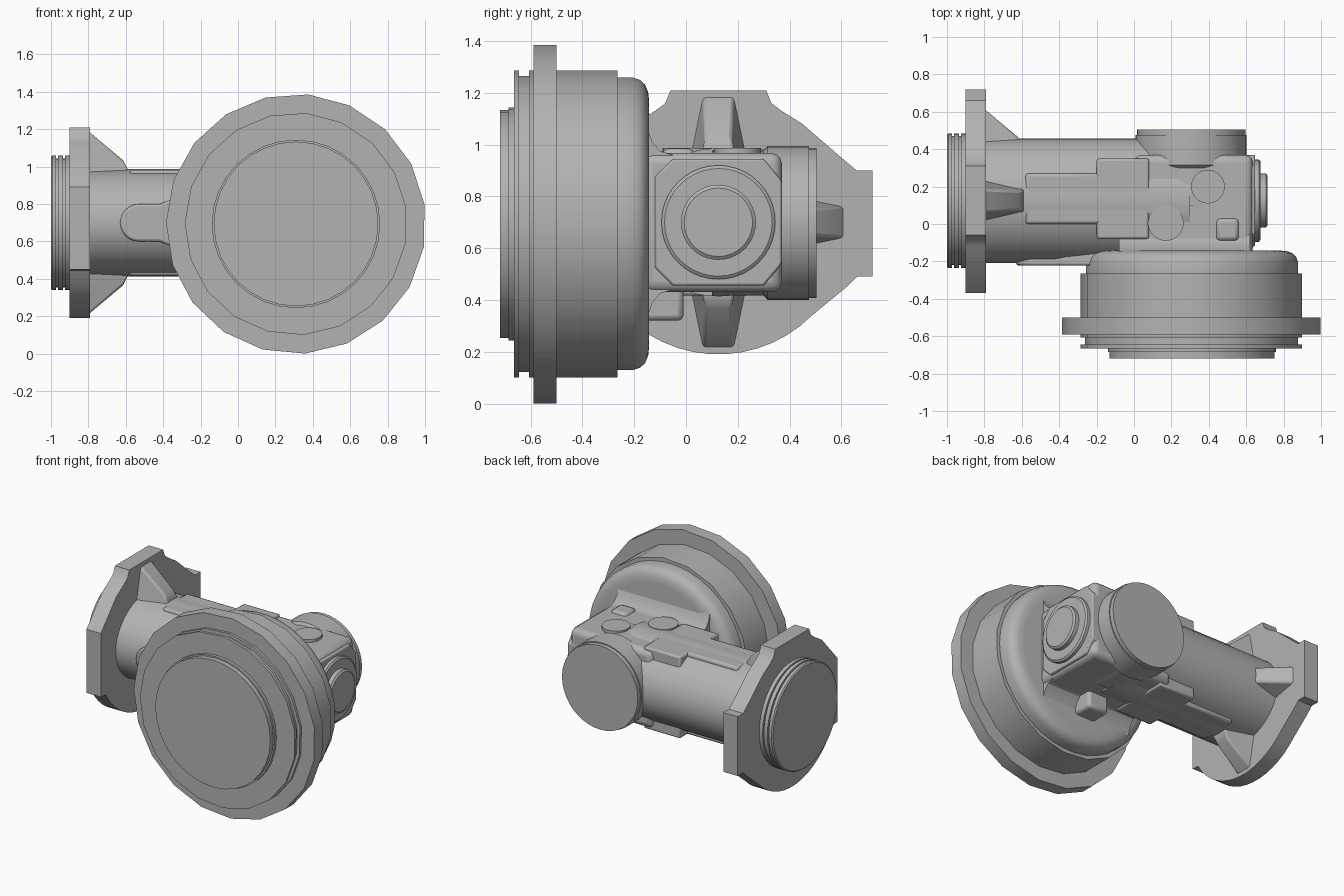
import bpy, bmesh
from math import cos, sin, pi, radians
from mathutils import Vector

cube = bpy.data.objects.get("Cube")
if cube:
    bpy.data.objects.remove(cube, do_unlink=True)

metal = bpy.data.materials.new("cast_grey")
metal.use_nodes = True
GREY = (0.45, 0.45, 0.45, 1)
metal.diffuse_color = GREY
metal.node_tree.nodes["Principled BSDF"].inputs["Base Color"].default_value = GREY


def place(axis, t, a, b):
    return {"x": (t, a, b), "y": (a, t, b), "z": (a, b, t)}[axis]


def finish(name, bm, bevel=0.0, segments=2):
    bmesh.ops.recalc_face_normals(bm, faces=bm.faces)
    mesh = bpy.data.meshes.new(name)
    bm.to_mesh(mesh)
    bm.free()
    mesh.materials.append(metal)
    ob = bpy.data.objects.new(name, mesh)
    bpy.context.collection.objects.link(ob)
    if bevel:
        mod = ob.modifiers.new("rounding", "BEVEL")
        mod.width, mod.segments = bevel, segments
        mod.limit_method = "ANGLE"
        mod.angle_limit = radians(35)
    bpy.ops.object.select_all(action="DESELECT")
    bpy.context.view_layer.objects.active = ob
    ob.select_set(True)
    bpy.ops.object.shade_smooth_by_angle(angle=radians(32))
    return ob


def loft(name, rings, **kw):
    """Skin a list of matching point loops and cap both ends."""
    bm = bmesh.new()
    loops = [[bm.verts.new(p) for p in ring] for ring in rings]
    n = len(loops[0])
    for lo, hi in zip(loops, loops[1:]):
        for i in range(n):
            j = (i + 1) % n
            bm.faces.new((lo[i], lo[j], hi[j], hi[i]))
    bm.faces.new(loops[0])
    bm.faces.new(loops[-1])
    return finish(name, bm, **kw)


def lathe(name, axis, centre, profile, n=40, phase=0.0, squash=1.0, **kw):
    """Turn (position, radius) pairs about an axis."""
    angles = [phase + 2 * pi * i / n for i in range(n)]
    return loft(name, [[place(axis, t, centre[0] + r * cos(a),
                              centre[1] + r * squash * sin(a)) for a in angles]
                       for t, r in profile], **kw)


def prism(name, axis, outline, lo, hi, **kw):
    return loft(name, [[place(axis, t, a, b) for a, b in outline]
                       for t in (lo, hi)], **kw)


def block(name, x, y, z, **kw):
    return prism(name, "z", [(x[0], y[0]), (x[1], y[0]), (x[1], y[1]), (x[0], y[1])],
                 *z, **kw)


DRUM = (0.31, 0.694)      # x, z of the drum axis
BARREL = (0.125, 0.70)    # y, z of the barrel axis
FACET = radians(84.6)

# Large drum with its coarse flange
lathe("drum_body", "y", DRUM, [(-0.665, 0.595), (-0.645, 0.595), (-0.645, 0.573),
      (-0.607, 0.573), (-0.607, 0.595), (-0.265, 0.595)], n=19, phase=FACET)
lathe("drum_flange", "y", DRUM, [(-0.59, 0.695), (-0.5, 0.695)], n=19, phase=FACET)
lathe("drum_spigot", "y", DRUM, [(-0.718, 0.44), (-0.685, 0.44), (-0.685, 0.45),
      (-0.64, 0.45)], n=32)
lathe("drum_back_cover", "y", DRUM, [(-0.27, 0.567), (-0.205, 0.567), (-0.178, 0.558),
      (-0.158, 0.54), (-0.146, 0.51), (-0.142, 0.47)], n=38)

# Barrel and input spigot
lathe("barrel", "x", BARREL, [(-0.8, 0.333), (0.3, 0.333)], n=40, squash=0.86)
lathe("input_spigot", "x", BARREL, [(-1, 0.352), (-0.993, 0.36), (-0.972, 0.36),
      (-0.972, 0.345), (-0.962, 0.345), (-0.962, 0.36), (-0.935, 0.36),
      (-0.935, 0.345), (-0.925, 0.345), (-0.925, 0.36), (-0.88, 0.36)])

# Mounting flange: lobed plate with flat tabs and a round underside
arc = [(0.125 + 0.51 * cos(radians(a)), 0.70 + 0.51 * sin(radians(a)))
       for a in range(210, 316, 7)]
plate = [(-0.37, 0.89), (-0.37, 0.45)] + arc + [
    (0.62, 0.45), (0.66, 0.49), (0.72, 0.49), (0.72, 0.90), (0.66, 0.90),
    (0.60, 0.95), (0.45, 1.08), (0.37, 1.13), (0.33, 1.16), (0.31, 1.21),
    (-0.06, 1.21), (-0.08, 1.16), (-0.12, 1.13), (-0.2, 1.08)]
prism("mounting_flange", "x", plate, -0.9, -0.79)


# Tapered gussets behind the flange, pointing up, down and back
def gusset(name, out, side):
    mid = Vector((0, *BARREL))

    def ring(x, base, tip, wide, thin):
        return [tuple(Vector((x, 0, 0)) + mid + out * h + side * w) for h, w in
                ((base, -wide), (base, wide), (tip, thin), (tip, -thin))]
    loft(name, [ring(-0.8, 0.15, 0.49, 0.13, 0.06), ring(-0.615, 0.15, 0.335, 0.09, 0.05),
                ring(-0.59, 0.15, 0.285, 0.09, 0.06)], bevel=0.01)


UP, BACK = Vector((0, 0, 1)), Vector((0, 1, 0))
gusset("top_gusset", UP, BACK)
gusset("bottom_gusset", -UP, BACK)
gusset("back_gusset", BACK, UP)

# Flattened lands on the barrel, above and below
for side, s in (("top", 1), ("bottom", -1)):
    z = sorted((BARREL[1] + s * 0.1, BARREL[1] + s * 0.283))
    block(side + "_land", (-0.58, -0.1), (0, 0.27), z, bevel=0.015)
    block(side + "_pad", (-0.2, 0.08), (-0.08, 0.35), z, bevel=0.012)

# Gear housing with end plate
block("housing", (0, 0.635), (-0.17, 0.37), (0.43, 0.968), bevel=0.04, segments=3)
c = 0.07
prism("end_plate", "x", [(-0.12 + c, 0.455), (0.3, 0.455), (0.37, 0.54), (0.37, 0.86),
      (0.3, 0.945), (-0.12 + c, 0.945), (-0.12, 0.945 - c), (-0.12, 0.455 + c)],
      0.55, 0.648, bevel=0.008)
lathe("end_cap", "x", BARREL, [(0.6, 0.22), (0.668, 0.22), (0.677, 0.208),
      (0.677, 0.145), (0.705, 0.145), (0.715, 0.132)])

# Rear round cover
lathe("rear_cover", "y", (0.305, 0.697), [(0.1, 0.28), (0.3, 0.28), (0.315, 0.297),
      (0.475, 0.297), (0.475, 0.29), (0.505, 0.29)])

# Bosses on the housing
lathe("front_top_boss", "z", (0.17, 0.005), [(0.9, 0.095), (0.988, 0.095)], n=32)
lathe("back_top_boss", "z", (0.395, 0.2), [(0.9, 0.09), (0.988, 0.09)], n=32)
block("square_boss", (0.44, 0.56), (-0.09, 0.03), (0.9, 0.985), bevel=0.02)
block("bottom_lug", (0.2, 0.36), (-0.2, -0.01), (0.32, 0.5), bevel=0.02)

# Webs blending the housing into the drum cover
for name, s in (("top_web", 1), ("bottom_web", -1)):
    prism(name, "x", [(-0.15, 0.7), (-0.15, 0.7 + s * 0.37), (-0.13, 0.7 + s * 0.31),
          (-0.1, 0.7 + s * 0.275), (-0.05, 0.7 + s * 0.26), (-0.05, 0.7)], -0.08, 0.62)

# Rounded rib running from the barrel front into the drum cover
rib = [(-0.53 + 0.1 * cos(radians(a)), 0.70 + 0.1 * sin(radians(a)))
       for a in range(90, 271, 15)]
prism("front_rib", "y", rib + [(-0.42, 0.6), (-0.36, 0.575), (-0.2, 0.55),
      (-0.2, 0.85), (-0.36, 0.825), (-0.42, 0.8)], -0.222, 0, bevel=0.012)
